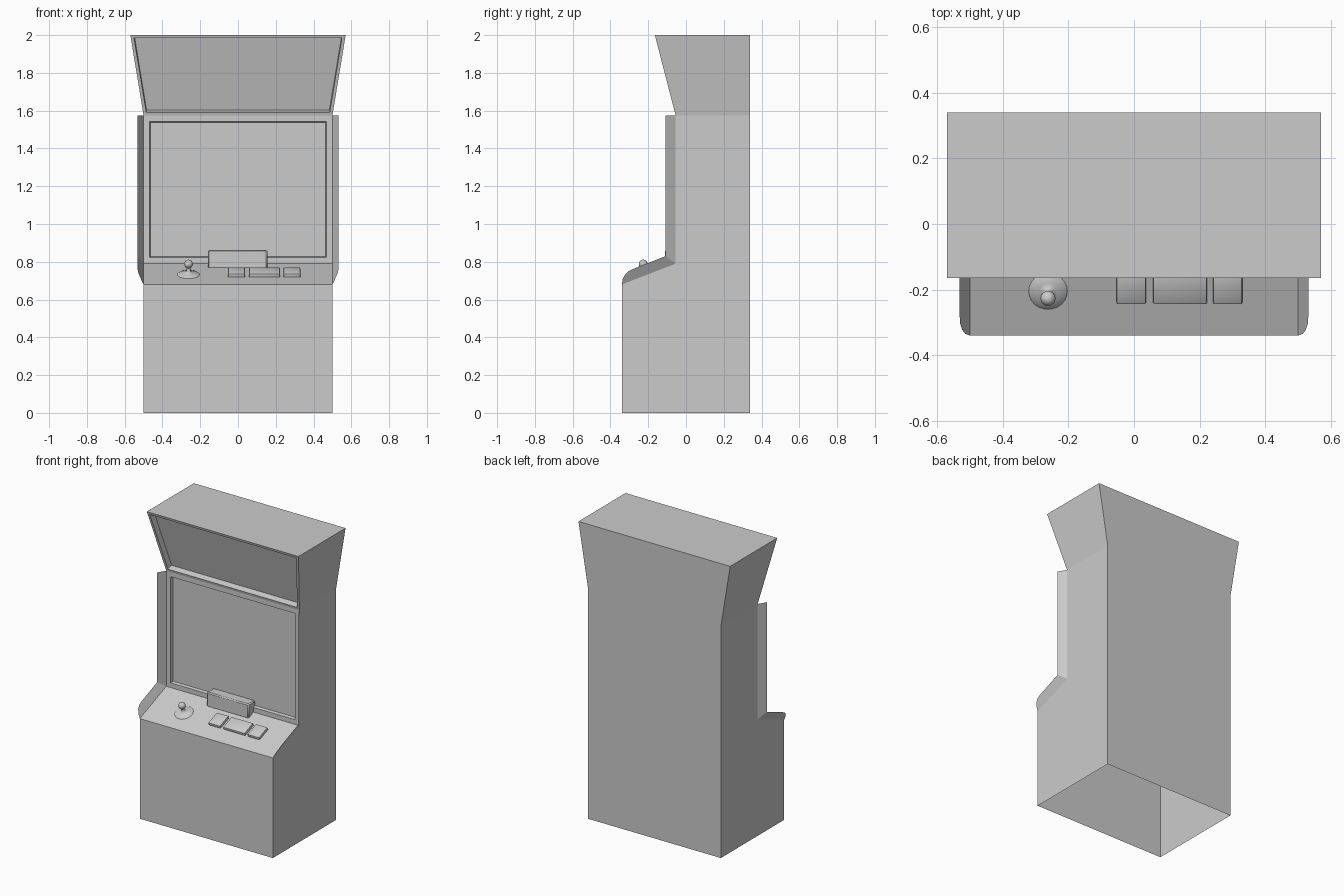
import bpy, bmesh, math
from mathutils import Matrix

if "Cube" in bpy.data.objects:
    bpy.data.objects.remove(bpy.data.objects["Cube"])

SLOPE = math.atan2(0.11, 0.285)


def panel_z(y):
    return 0.68 + math.tan(SLOPE) * (y + 0.34)


def panel_matrix(x, y):
    # frame lying on the sloped control panel
    return Matrix.Translation((x, y, panel_z(y))) @ Matrix.Rotation(SLOPE, 4, 'X')


def finish(bm, name, smooth=None):
    me = bpy.data.meshes.new(name)
    bm.to_mesh(me)
    bm.free()
    ob = bpy.data.objects.new(name, me)
    bpy.context.collection.objects.link(ob)
    if smooth:
        bpy.ops.object.select_all(action='DESELECT')
        ob.select_set(True)
        bpy.context.view_layer.objects.active = ob
        bpy.ops.object.shade_smooth_by_angle(angle=math.radians(smooth))
    return ob


def recess(bm, face, rim, taper, depth):
    for t, d in ((rim, 0), (taper, -depth)):
        bmesh.ops.inset_region(bm, faces=[face], thickness=t, depth=d,
                               use_even_offset=True, use_boundary=True)


def rounded_box(name, size, matrix, bevel, segments=2):
    bm = bmesh.new()
    bmesh.ops.create_cube(bm, size=1, matrix=Matrix.Diagonal((*size, 1)))
    bmesh.ops.bevel(bm, geom=bm.edges[:], offset=bevel, segments=segments,
                    profile=0.5, affect='EDGES')
    bm.transform(matrix)
    return finish(bm, name, 40)


# Cabinet shell: side profile (y, z, half width), open underneath
prof = [(-0.34, 0, 0.5), (-0.34, 0.68, 0.5), (-0.055, 0.79, 0.5),
        (-0.055, 1.575, 0.5), (-0.165, 2, 0.57), (0.34, 2, 0.57),
        (0.34, 1.575, 0.5), (0.34, 0, 0.5)]
bm = bmesh.new()
L = [bm.verts.new((-w, y, z)) for y, z, w in prof]
R = [bm.verts.new((w, y, z)) for y, z, w in prof]
strip = [bm.faces.new((L[i], R[i], R[i + 1], L[i + 1])) for i in range(7)]
for ids in ((0, 1, 2, 3, 6, 7), (3, 4, 5, 6)):
    bm.faces.new([L[i] for i in ids])
    bm.faces.new([R[i] for i in reversed(ids)])
bm.normal_update()
# recessed screen and marquee
recess(bm, strip[2], 0.032, 0.005, 0.02)
recess(bm, strip[3], 0.017, 0.002, 0.04)
finish(bm, "cabinet")

# Flared side trims: thin sheets following the screen and panel edges
tip = [(-0.28, 0.762), (-0.305, 0.749), (-0.323, 0.731), (-0.335, 0.708)]
bm = bmesh.new()
for s in (-1, 1):
    def v(y, z, out):
        return bm.verts.new((s * (0.5 + out), y, z))
    top_in, mid_in, low_in = v(-0.055, 1.575, 0), v(-0.055, 0.79, 0), v(-0.34, 0.68, 0)
    top_out, mid_out = v(-0.108, 1.575, 0.032), v(-0.108, 0.83, 0.032)
    ends = [v(y, z, 0.032 * (z - panel_z(y)) / 0.06) for y, z in tip]
    bm.faces.new((top_in, mid_in, mid_out, top_out))
    bm.faces.new([mid_in, low_in] + ends[::-1] + [mid_out])
finish(bm, "side_trims")

# Block under the screen
rounded_box("screen_block", (0.315, 0.075, 0.1),
            Matrix.Translation((-0.002, -0.0725, 0.813)), 0.007, 1)

# Three buttons
for i, (x0, x1) in enumerate(((-0.053, 0.037), (0.058, 0.222), (0.241, 0.33))):
    m = panel_matrix((x0 + x1) / 2, -0.193)
    rounded_box(f"button_{i + 1}", (x1 - x0, 0.1, 0.036), m, 0.006)

# Joystick: lathed base and stick, ball on top
bm = bmesh.new()
ring = [bm.verts.new((r, 0, z)) for r, z in
        ((0.06, -0.001), (0.054, 0.005), (0.03, 0.009), (0.018, 0.013),
         (0.011, 0.022), (0.009, 0.05))]
edges = [bm.edges.new(p) for p in zip(ring, ring[1:])]
bmesh.ops.spin(bm, geom=ring + edges, cent=(0, 0, 0), axis=(0, 0, 1),
               angle=2 * math.pi, steps=24)
bmesh.ops.remove_doubles(bm, verts=bm.verts[:], dist=1e-5)
bmesh.ops.recalc_face_normals(bm, faces=bm.faces[:])
bmesh.ops.create_uvsphere(bm, u_segments=16, v_segments=12, radius=0.023,
                          matrix=Matrix.Translation((0, 0, 0.06)))
bm.transform(panel_matrix(-0.262, -0.205))
finish(bm, "joystick", 50)
